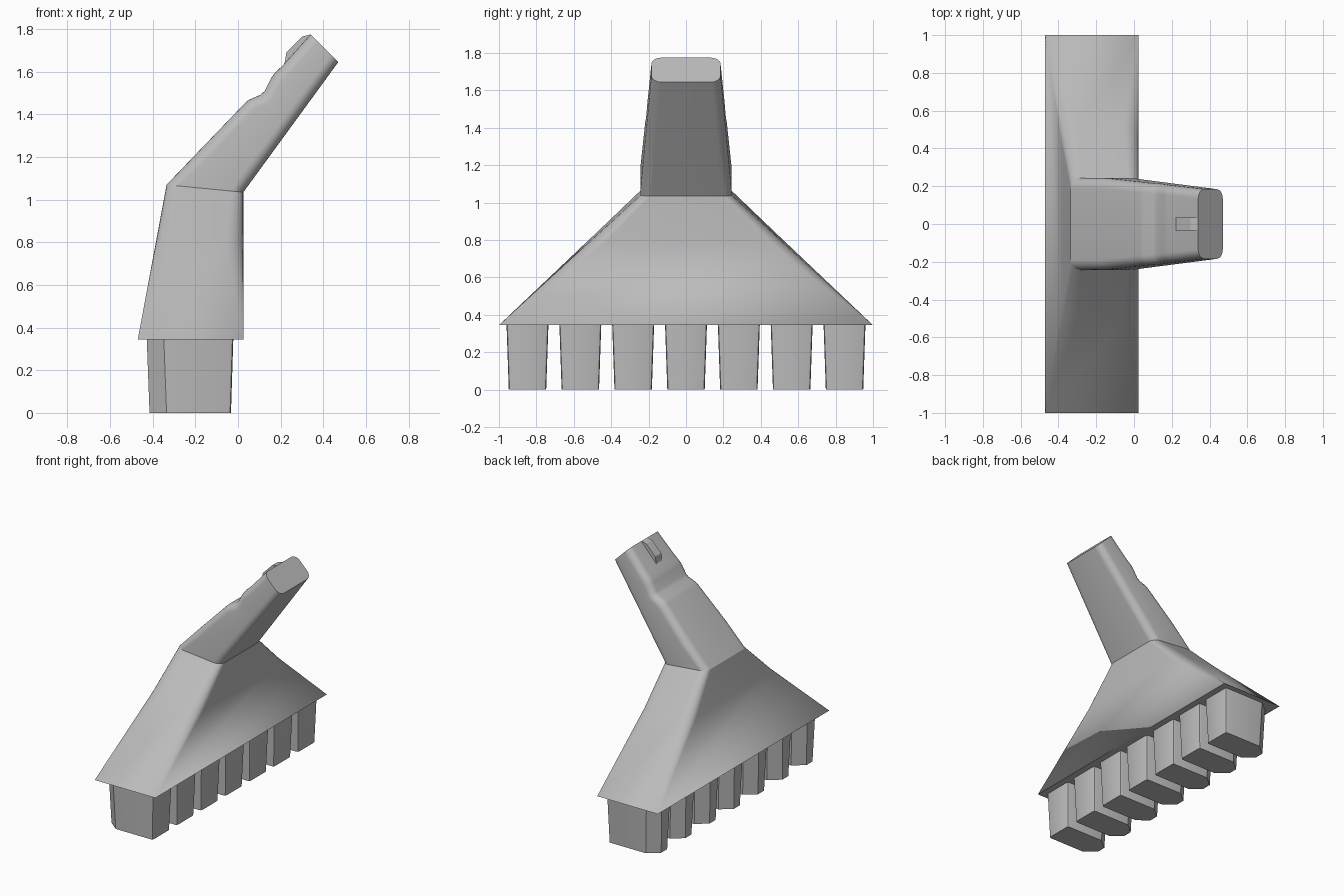
import bpy, bmesh, math
from mathutils import Vector

if "Cube" in bpy.data.objects:
    bpy.data.objects.remove(bpy.data.objects["Cube"], do_unlink=True)

# One grey plastic for every part
grey = bpy.data.materials.new("grey_plastic")
grey.use_nodes = True
GREY = (0.5, 0.5, 0.5, 1)
grey.diffuse_color = GREY
grey.node_tree.nodes["Principled BSDF"].inputs["Base Color"].default_value = GREY


def finish(name, bm, smooth=True):
    bmesh.ops.remove_doubles(bm, verts=bm.verts, dist=0.0005)
    bmesh.ops.recalc_face_normals(bm, faces=bm.faces)
    mesh = bpy.data.meshes.new(name)
    bm.to_mesh(mesh)
    bm.free()
    mesh.materials.append(grey)
    obj = bpy.data.objects.new(name, mesh)
    bpy.context.collection.objects.link(obj)
    if smooth:
        bpy.ops.object.select_all(action='DESELECT')
        obj.select_set(True)
        bpy.context.view_layer.objects.active = obj
        bpy.ops.object.shade_smooth_by_angle(angle=math.radians(30))
    return obj


def rounded_ring(a, b, half, radius, steps=6):
    """Rounded rectangle spanning a to b in the xz plane and +-half in y."""
    a, b = Vector((a[0], 0, a[1])), Vector((b[0], 0, b[1]))
    mid, axis, hu = (a + b) / 2, (b - a).normalized(), (b - a).length / 2
    ring = []
    for q, (su, sv) in enumerate([(1, 1), (-1, 1), (-1, -1), (1, -1)]):
        for i in range(steps + 1):
            t = math.pi / 2 * (q + i / steps)
            u = su * (hu - radius) + radius * math.cos(t)
            v = sv * (half - radius) + radius * math.sin(t)
            ring.append(mid + axis * u + Vector((0, v, 0)))
    return ring


def loft(name, rings):
    bm = bmesh.new()
    loops = [[bm.verts.new(p) for p in ring] for ring in rings]
    n = len(loops[0])
    for lo, hi in zip(loops, loops[1:]):
        for i in range(n):
            j = (i + 1) % n
            bm.faces.new((lo[i], lo[j], hi[j], hi[i]))
    bm.faces.new(loops[0])
    bm.faces.new(loops[-1])
    return finish(name, bm)


def lerp(p, q, t):
    return tuple(a + (b - a) * t for a, b in zip(p, q))


# Flared hood: sharp corners at the foot, rounded towards the neck
foot_a, foot_b, foot_half = (-0.47, 0.345), (0.025, 0.345), 1.0
neck_a, neck_b, neck_half = (-0.335, 1.07), (0.025, 1.035), 0.243
K = 0.65
hood_rings = [
    rounded_ring(foot_a, foot_b, foot_half, 0),
    rounded_ring(lerp(foot_a, neck_a, K), lerp(foot_b, neck_b, K),
                 foot_half + (neck_half - foot_half) * K, 0.085),
    rounded_ring(neck_a, neck_b, neck_half, 0.055),
]
loft("hood", hood_rings)

# Tapered handle: sections square to its axis, with a stepped upper side
upper_side = [(-0.176, 1.236), (0.03, 1.45), (0.05, 1.468), (0.105, 1.492),
              (0.125, 1.51), (0.155, 1.57), (0.175, 1.597), (0.21, 1.63),
              (0.34, 1.775)]
lower_end = (0.47, 1.645)
start, end = sum(neck_b), sum(lower_end)
handle_rings = [hood_rings[-1]]
for p in upper_side:
    t = (sum(p) - start) / (end - start)
    handle_rings.append(rounded_ring(p, lerp(neck_b, lower_end, t),
                                     0.243 - 0.058 * t, 0.055 - 0.005 * t))
loft("handle", handle_rings)

# Small latch on top of the handle tip
latch_profile = [(0.215, 1.62), (0.227, 1.69), (0.30, 1.765), (0.34, 1.775),
                 (0.34, 1.73), (0.25, 1.63)]
bm = bmesh.new()
face = bm.faces.new([bm.verts.new((x, -0.035, z)) for x, z in latch_profile])
side = bmesh.ops.extrude_face_region(bm, geom=[face])["geom"]
bmesh.ops.translate(bm, vec=(0, 0.07, 0),
                    verts=[v for v in side if isinstance(v, bmesh.types.BMVert)])
bm.faces.ensure_lookup_table()
if not any(all(abs(v.co.y + 0.035) < 0.001 for v in f.verts) for f in bm.faces):
    bm.faces.new([v for v in bm.verts if v.co.y < 0])
finish("latch", bm, smooth=False)


# Seven tapered teeth with chamfered -x corners and eased +x corners
def tooth_ring(x0, x1, half, y, z):
    s = 0.014
    near = [(x0, half - 0.065), (x0 + 0.08, half), (x1 - s, half),
            (x1 - s * 0.3, half - s * 0.3), (x1, half - s)]
    outline = near + [(x, -v) for x, v in reversed(near)]
    return [Vector((x, y + v, z)) for x, v in outline]


for i in range(7):
    y = (i - 3) * 0.2825
    loft(f"tooth_{i + 1}", [tooth_ring(-0.415, -0.033, 0.1, y, 0),
                            tooth_ring(-0.428, -0.022, 0.112, y, 0.347)])
